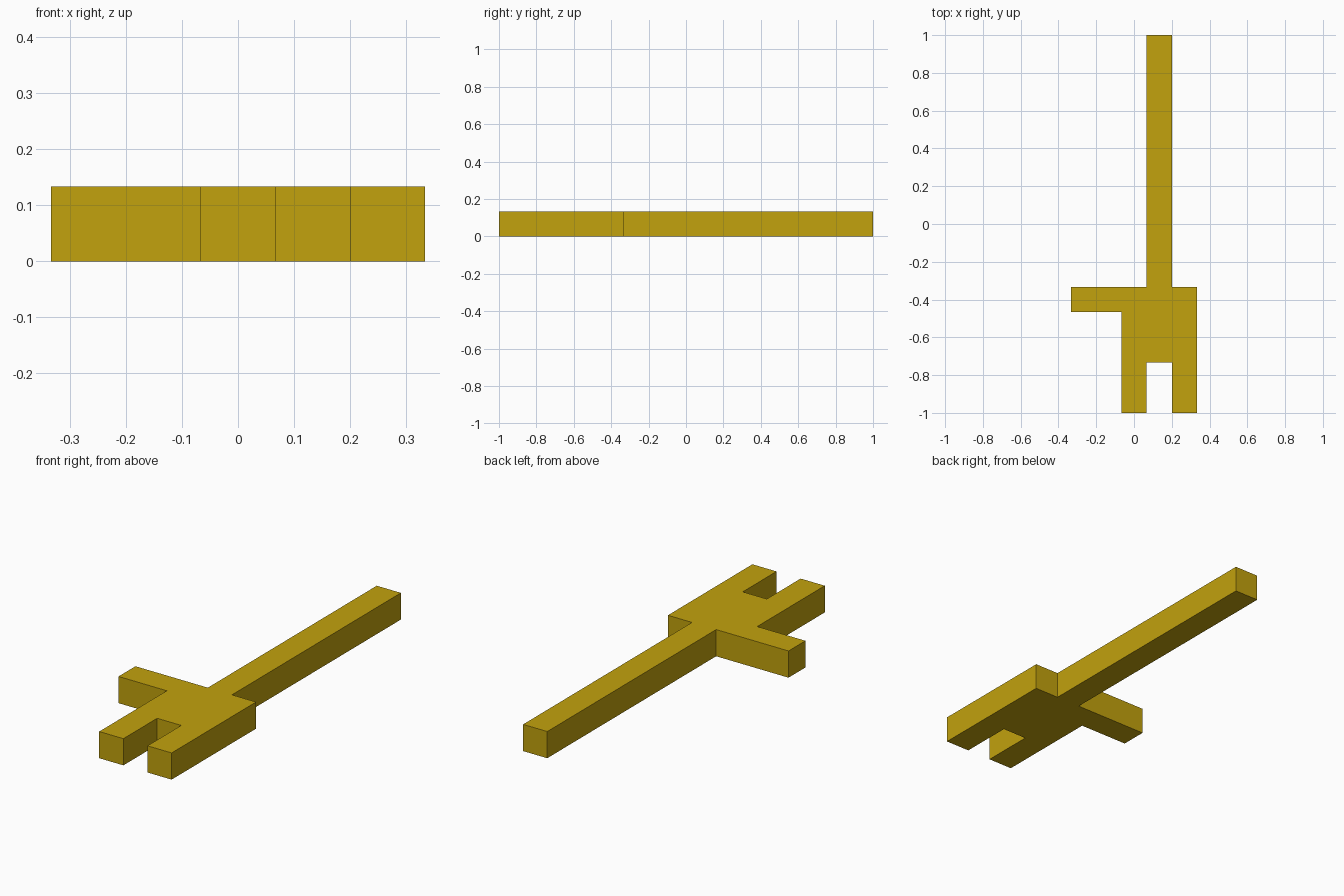
import bpy
import bmesh

if "Cube" in bpy.data.objects:
    bpy.data.objects.remove(bpy.data.objects["Cube"])

U = 2 / 15  # grid unit: the bar thickness

gold = bpy.data.materials.new("gold")
gold.diffuse_color = (0.54, 0.36, 0.004, 1)
gold.use_nodes = True
gold.node_tree.nodes["Principled BSDF"].inputs["Base Color"].default_value = gold.diffuse_color

# Key silhouette in grid units: two teeth, body, side arm and long shaft
outline = [
    (-0.5, -7.5), (0.5, -7.5), (0.5, -5.5), (1.5, -5.5), (1.5, -7.5),
    (2.5, -7.5), (2.5, -2.5), (1.5, -2.5), (1.5, 7.5), (0.5, 7.5),
    (0.5, -2.5), (-2.5, -2.5), (-2.5, -3.5), (-0.5, -3.5),
]

# Extrude the silhouette into one flat solid
bm = bmesh.new()
base = bm.faces.new([bm.verts.new((x * U, y * U, 0)) for x, y in outline])
top = bmesh.ops.extrude_face_region(bm, geom=[base], use_keep_orig=True)["geom"]
bmesh.ops.translate(bm, vec=(0, 0, U),
                    verts=[g for g in top if isinstance(g, bmesh.types.BMVert)])
bmesh.ops.recalc_face_normals(bm, faces=bm.faces)

mesh = bpy.data.meshes.new("forked_bar")
bm.to_mesh(mesh)
bm.free()
mesh.materials.append(gold)
bpy.context.collection.objects.link(bpy.data.objects.new("forked_bar", mesh))
